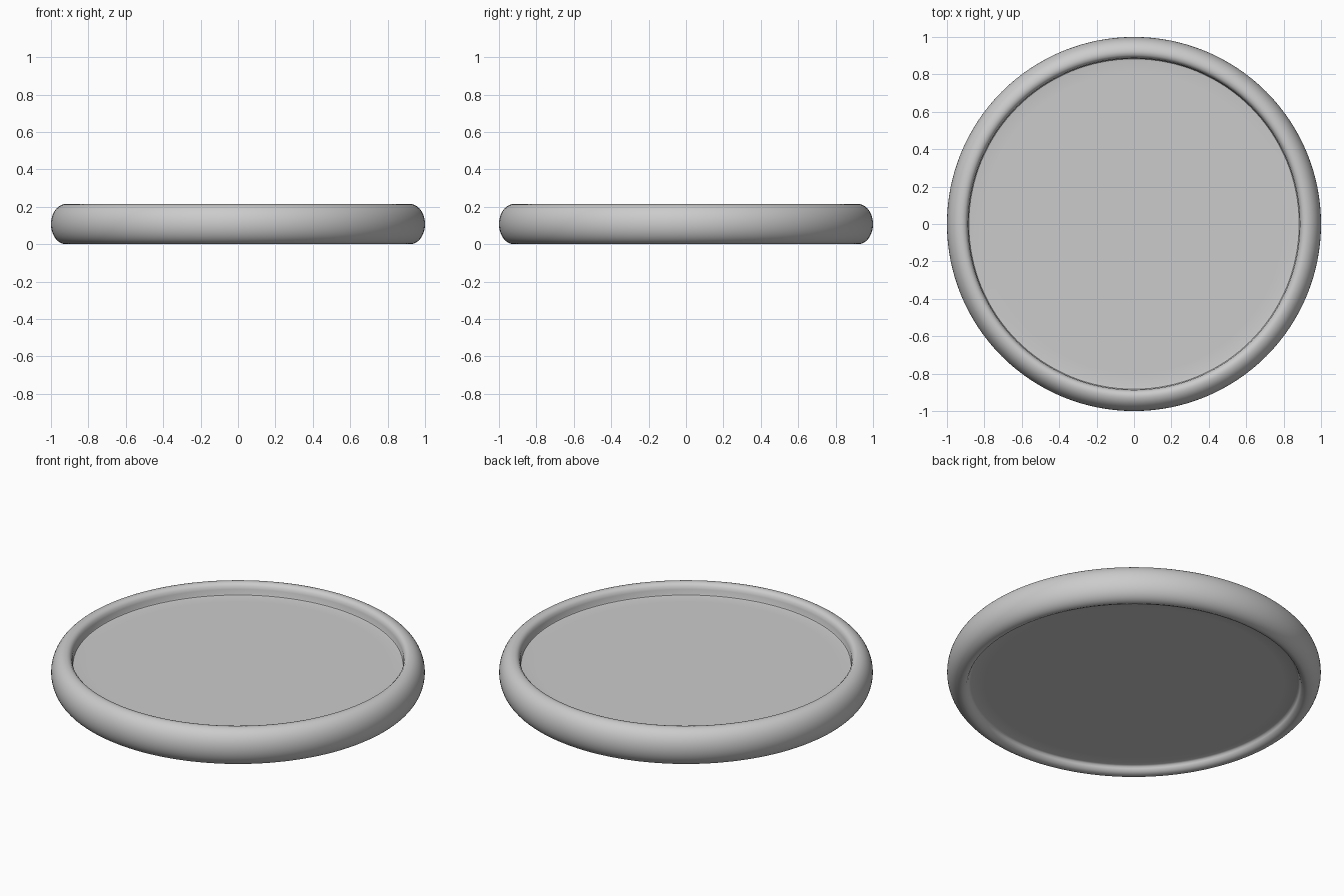
import bpy, bmesh, math

if "Cube" in bpy.data.objects:
    bpy.data.objects.remove(bpy.data.objects["Cube"])

SEG = 128
# Half-profile (radius, height): recessed underside, rounded rim, recessed top
CX, CZ, AX, AZ = 0.92, 0.1075, 0.08, 0.1075
profile = [(0.8, 0.04), (0.875, 0.04), (0.886, 0.035), (0.889, 0.025), (0.897, 0.009)]
for i in range(25):
    a = math.radians(-90 + 180 * i / 24)
    profile.append((CX + AX * math.cos(a), CZ + AZ * math.sin(a)))
profile += [(0.904, 0.212), (0.893, 0.2), (0.887, 0.183), (0.886, 0.157),
            (0.883, 0.151), (0.872, 0.149), (0.8, 0.149)]

# Spin the profile into rings and close both floors
bm = bmesh.new()
rings = []
for r, z in profile:
    rings.append([bm.verts.new((r * math.cos(2 * math.pi * k / SEG),
                                r * math.sin(2 * math.pi * k / SEG), z))
                  for k in range(SEG)])
for lo, hi in zip(rings, rings[1:]):
    for k in range(SEG):
        n = (k + 1) % SEG
        bm.faces.new((lo[k], lo[n], hi[n], hi[k]))
bm.faces.new(rings[0][::-1])
bm.faces.new(rings[-1])
bmesh.ops.recalc_face_normals(bm, faces=bm.faces[:])

mesh = bpy.data.meshes.new("rimmed_disc")
bm.to_mesh(mesh)
bm.free()
disc = bpy.data.objects.new("rimmed_disc", mesh)
bpy.context.collection.objects.link(disc)

# Smooth shading
bpy.context.view_layer.objects.active = disc
disc.select_set(True)
bpy.ops.object.shade_smooth_by_angle(angle=math.radians(50))
